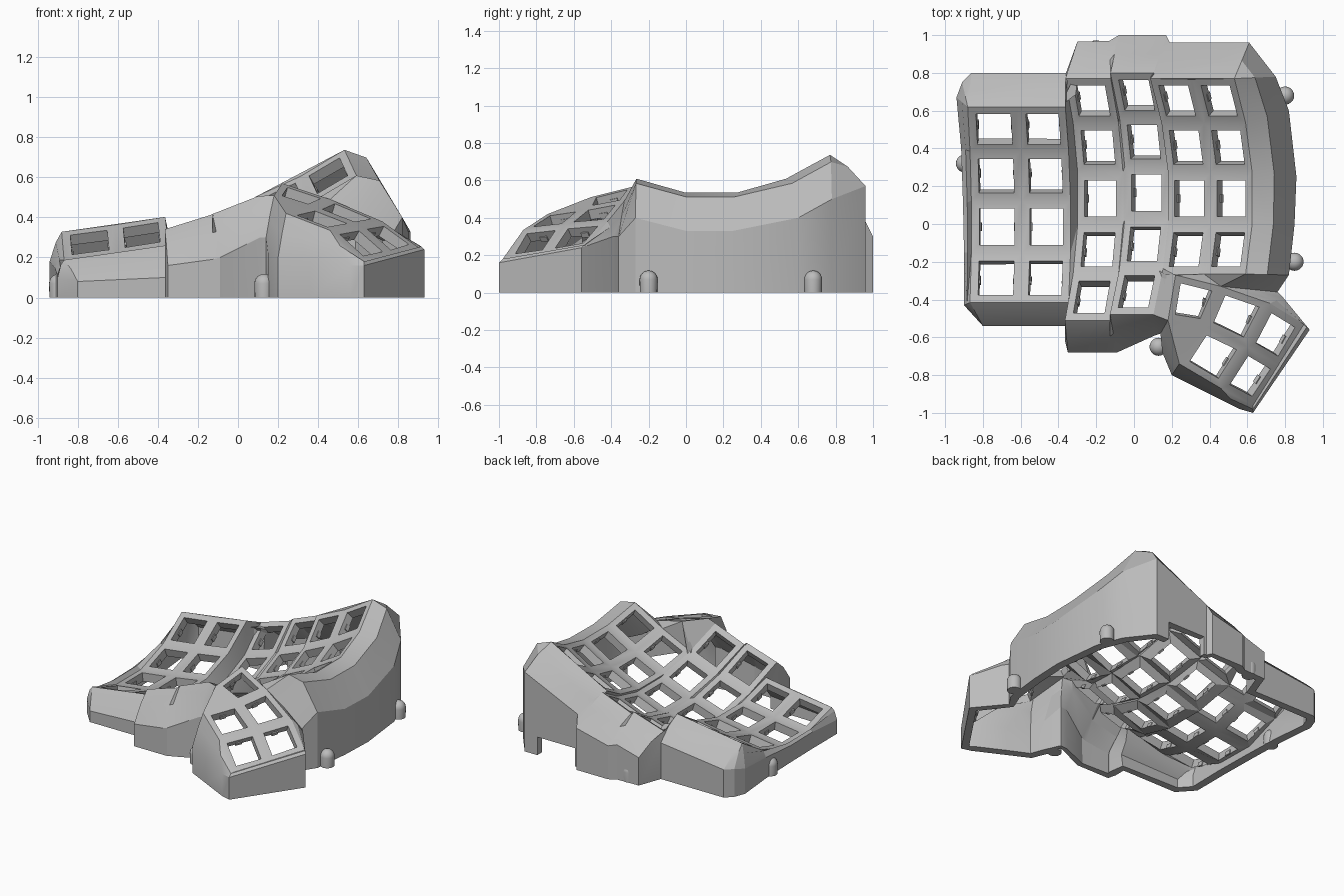
import bpy
import bmesh
from math import sin, cos, radians
from mathutils import Vector

cube = bpy.data.objects.get("Cube")
if cube:
    bpy.data.objects.remove(cube)

grey = bpy.data.materials.new("matte grey plastic")
grey.use_nodes = True
grey.diffuse_color = (0.5, 0.5, 0.5, 1)
grey.node_tree.nodes["Principled BSDF"].inputs["Base Color"].default_value = grey.diffuse_color


def make_object(name, bm):
    """Turn a bmesh into a grey object and make it the active one."""
    mesh = bpy.data.meshes.new(name)
    bm.to_mesh(mesh)
    bm.free()
    mesh.materials.append(grey)
    obj = bpy.data.objects.new(name, mesh)
    bpy.context.collection.objects.link(obj)
    bpy.ops.object.select_all(action="DESELECT")
    obj.select_set(True)
    bpy.context.view_layer.objects.active = obj
    return obj


# Curved column edges: every edge is an arc sampled at the row borders
row_offsets = (0.635, 0.4, 0.14, -0.14, -0.4, -0.645)


def column_edge(x, base, tilt, centre, rows):
    points = []
    for offset in row_offsets[:rows + 1]:
        rise = 0.58 * offset ** 2
        lean = radians(tilt)
        points.append(Vector((x - rise * sin(lean), centre + offset, base + rise * cos(lean))))
    return points


edges = [
    column_edge(-0.86, 0.095, 5, -0.015, 4),
    column_edge(-0.59, 0.13, 6, -0.015, 4),
    column_edge(-0.335, 0.17, 7, -0.015, 4),
    column_edge(-0.295, 0.11, 17, 0.135, 5),
    column_edge(-0.055, 0.185, 17, 0.135, 5),
    column_edge(-0.045, 0.19, 20, 0.165, 5),
    column_edge(0.185, 0.28, 20, 0.165, 5),
    column_edge(0.185, 0.29, 25, 0.135, 4),
    column_edge(0.41, 0.395, 25, 0.135, 4),
    column_edge(0.63, 0.525, 25, 0.135, 4),
]
pinky, pinky_right = edges[0], edges[2]
ring_left, ring_right = edges[3], edges[4]
middle_left, middle_right = edges[5], edges[6]
index_left, index_mid, index_right = edges[7:]

# Thumb cluster corners, upper to lower
thumb_a = [Vector(p) for p in ((0.22, -0.27, 0.57), (0.18, -0.51, 0.51))]
thumb_b = [Vector(p) for p in ((0.46, -0.33, 0.49), (0.37, -0.54, 0.45), (0.24, -0.74, 0.42))]
thumb_c = [Vector(p) for p in ((0.72, -0.42, 0.38), (0.6, -0.65, 0.36), (0.46, -0.87, 0.335))]
thumb_d = [Vector(p) for p in ((0.9, -0.53, 0.25), (0.77, -0.75, 0.21), (0.63, -0.96, 0.18))]

shell = bmesh.new()
nubs = bmesh.new()


def face(*points):
    kept = []
    for p in points:
        if all((p - q).length > 1e-4 for q in kept):
            kept.append(p)
    if len(kept) > 2:
        shell.faces.new([shell.verts.new(p) for p in kept])


def add_box(bm, centre, axes):
    """Box from a centre and three half-axis vectors."""
    result = bmesh.ops.create_cube(bm, size=2)
    for v in result["verts"]:
        v.co = centre + sum((a * c for a, c in zip(axes, v.co)), Vector())


def key_cell(corners):
    """Square frame around a switch hole, with a nub on both sides."""
    middle = sum(corners, Vector()) / 4
    inner = [middle.lerp(c, 0.69) for c in corners]
    for i in range(4):
        j = (i + 1) % 4
        face(corners[i], corners[j], inner[j], inner[i])
    along = (inner[0] - inner[3]).normalized()
    across = (inner[1] - inner[0]).normalized()
    up = across.cross(along).normalized()
    for a, b in ((0, 3), (1, 2)):
        centre = (inner[a] + inner[b]) / 2 - up * 0.045
        add_box(nubs, centre, (along * 0.022, across * 0.006, up * 0.015))


def key_column(left, right):
    for i in range(min(len(left), len(right)) - 1):
        key_cell([left[i], right[i], right[i + 1], left[i + 1]])


def bridge(left, right):
    for i in range(min(len(left), len(right)) - 1):
        face(left[i], right[i], right[i + 1], left[i + 1])


# Key plates
for i in (0, 1, 3, 5, 7, 8):
    key_column(edges[i], edges[i + 1])
for left, right in ((thumb_a, thumb_b), (thumb_b, thumb_c), (thumb_c, thumb_d)):
    key_column(left, right)

# Strips joining the columns and the thumb cluster
for i in (2, 4, 6):
    bridge(edges[i], edges[i + 1])
face(pinky_right[4], ring_left[4], ring_left[5])
face(index_left[4], middle_right[4], thumb_a[0])
face(middle_right[4], middle_right[5], thumb_a[1], thumb_a[0])
face(index_left[4], thumb_a[0], index_mid[4])
face(index_mid[4], thumb_a[0], thumb_b[0])
face(index_mid[4], thumb_b[0], index_right[4])
face(thumb_a[1], thumb_b[1], thumb_b[2])

# Skirt: plate border point, then the outer wall point below it
back = [
    (pinky[0], -0.86, 0.8, 0.2), (pinky_right[0], -0.36, 0.8, 0.26),
    (ring_left[0], -0.3, 0.965, 0.2), (ring_right[0], -0.13, 0.97, 0.25),
    (middle_left[0], -0.08, 1, 0.24), (middle_right[0], 0.17, 1, 0.3),
    (index_left[0], 0.19, 0.96, 0.38), (index_right[0], 0.61, 0.96, 0.57),
]
side = [
    (index_right[0], 0.75, 0.78, 0.5), (index_right[1], 0.82, 0.6, 0.4),
    (index_right[2], 0.86, 0.25, 0.33), (index_right[3], 0.85, 0, 0.33),
    (index_right[4], 0.82, -0.27, 0.4),
]
thumb = [
    (thumb_b[0], 0.76, -0.36, 0.3), (thumb_c[0], 0.79, -0.39, 0.3),
    (thumb_d[0], 0.93, -0.56, 0.24), (thumb_d[2], 0.63, -1, 0.16),
    (thumb_c[2], 0.56, -0.98, 0.16), (thumb_b[2], 0.36, -0.88, 0.18),
    (thumb_b[2], 0.2, -0.8, 0.2), (thumb_a[1], 0.15, -0.68, 0.22),
    (thumb_a[1], 0.14, -0.58, 0.3),
]
front = [
    (middle_right[5], 0.11, -0.59, 0.3), (middle_left[5], -0.09, -0.68, 0.2),
    (ring_right[5], -0.13, -0.68, 0.19), (ring_left[5], -0.35, -0.68, 0.16),
    (ring_left[5], -0.365, -0.62, 0.16),
]
outer_front = [(pinky_right[4], -0.365, -0.54, 0.1), (pinky[4], -0.8, -0.54, 0.08)]
outer_side = [
    (pinky[4], -0.9, -0.43, 0.1), (pinky[3], -0.9, -0.15, 0.12),
    (pinky[2], -0.905, 0.1, 0.12), (pinky[1], -0.915, 0.4, 0.15),
    (pinky[0], -0.94, 0.67, 0.18), (pinky[0], -0.91, 0.75, 0.2),
]
bulges = (0.02, 0.08, 0.01, 0.02, 0.01, 0.02)
skirt = []
for section, bulge in zip((back, side, thumb, front, outer_front, outer_side), bulges):
    for top, x, y, z in section:
        wall = Vector((x, y, z))
        shoulder = top.lerp(wall, 0.5) + Vector((0, 0, bulge))
        skirt.append((top, shoulder, wall, Vector((x, y, 0))))
for here, after in zip(skirt, skirt[1:] + skirt[:1]):
    for k in range(3):
        face(here[k], after[k], after[k + 1], here[k + 1])

bmesh.ops.remove_doubles(shell, verts=shell.verts[:], dist=1e-4)
bmesh.ops.recalc_face_normals(shell, faces=shell.faces[:])
if sum(f.normal.z * f.calc_area() for f in shell.faces) < 0:
    bmesh.ops.reverse_faces(shell, faces=shell.faces[:])

# Cable opening at the foot of the back wall
cutter_mesh = bmesh.new()
add_box(cutter_mesh, Vector((0.36, 0.95, 0.03)),
        (Vector((0.15, 0, 0)), Vector((0, 0.12, 0)), Vector((0, 0, 0.1))))
cutter = make_object("cable_opening_cutter", cutter_mesh)
cutter.hide_render = True

# Case: thicken the shell, cut the opening, then shade
case = make_object("keyboard_case", shell)
thick = case.modifiers.new("wall thickness", "SOLIDIFY")
thick.thickness = 0.06
thick.offset = -1
thick.thickness_clamp = 1
cut = case.modifiers.new("cable opening", "BOOLEAN")
cut.operation = "DIFFERENCE"
cut.solver = "EXACT"
cut.object = cutter
for name in ("wall thickness", "cable opening"):
    bpy.ops.object.modifier_apply(modifier=name)
bpy.data.objects.remove(cutter)
bpy.ops.object.shade_smooth_by_angle(angle=radians(20))

make_object("switch_hole_nubs", nubs)

# Domed screw posts around the base
for i, (x, y) in enumerate(((0.8, 0.68), (0.85, -0.2), (-0.895, 0.32), (0.13, -0.65), (-0.2, 0.925))):
    post = bmesh.new()
    dome = bmesh.ops.create_uvsphere(post, u_segments=20, v_segments=12, radius=0.048)
    for v in dome["verts"]:
        v.co.z = v.co.z + 0.07 if v.co.z > -1e-4 else 0
        v.co += Vector((x, y, 0))
    make_object(f"screw_post_{i + 1}", post)
    bpy.ops.object.shade_smooth_by_angle(angle=radians(40))
